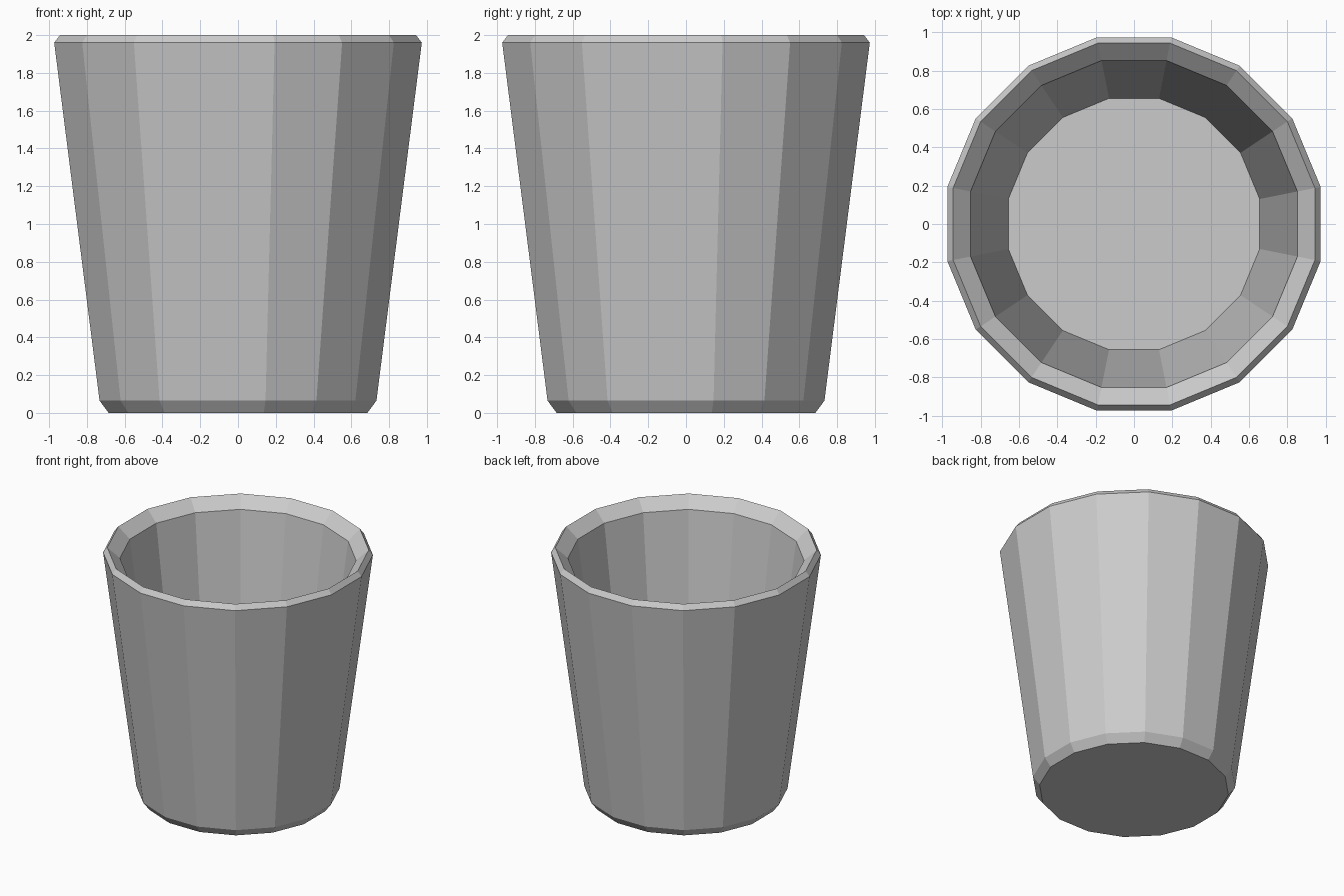
import bpy, bmesh
from math import cos, sin, pi

if "Cube" in bpy.data.objects:
    bpy.data.objects.remove(bpy.data.objects["Cube"])

SIDES = 16
# flat-to-centre distance and height, from the underside round the rim to the inner floor
PROFILE = [(0.685, 0.0), (0.733, 0.065), (0.973, 1.96), (0.943, 2.0),
           (0.852, 1.915), (0.655, 0.38)]

bm = bmesh.new()


def ring(apothem, z):
    r = apothem / cos(pi / SIDES)
    angles = [(i + 0.5) * 2 * pi / SIDES for i in range(SIDES)]
    return [bm.verts.new((r * cos(a), r * sin(a), z)) for a in angles]


rings = [ring(r, z) for r, z in PROFILE]

# outer wall, rim and inner wall
for low, high in zip(rings, rings[1:]):
    for i in range(SIDES):
        j = (i + 1) % SIDES
        bm.faces.new((low[i], low[j], high[j], high[i]))

# underside and inner floor
bm.faces.new(rings[0][::-1])
bm.faces.new(rings[-1])
bmesh.ops.recalc_face_normals(bm, faces=bm.faces[:])

mesh = bpy.data.meshes.new("cup")
bm.to_mesh(mesh)
bm.free()
cup = bpy.data.objects.new("cup", mesh)
bpy.context.collection.objects.link(cup)
